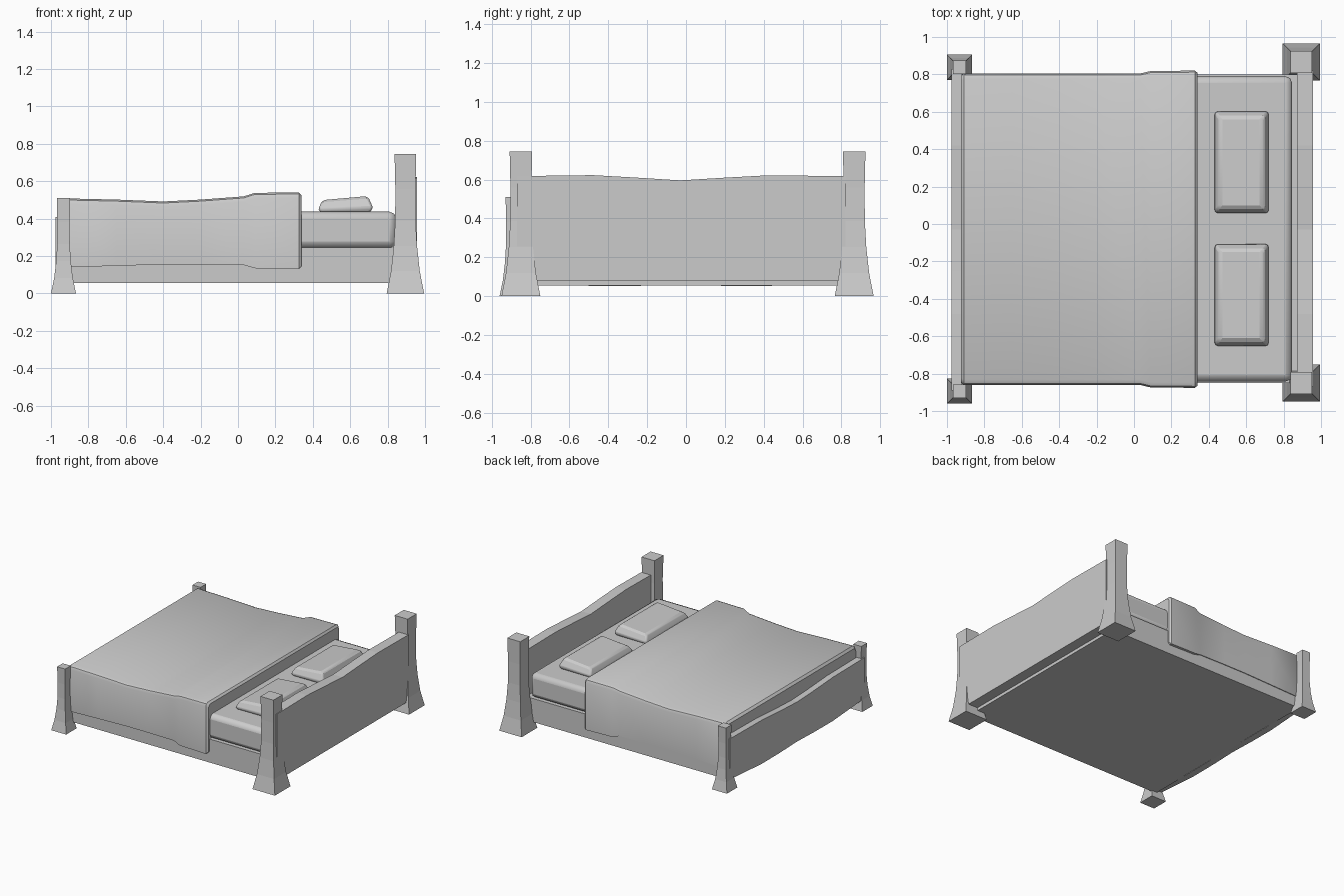
import bpy, bmesh

if "Cube" in bpy.data.objects:
    bpy.data.objects.remove(bpy.data.objects["Cube"])

CY = -0.028  # the bedding's centre line


def make(name, rings, bevel=0, segments=2):
    """Skin a stack of equal-length point rings and cap both ends."""
    bm = bmesh.new()
    loops = [[bm.verts.new(p) for p in r] for r in rings]
    n = len(loops[0])
    for a, b in zip(loops, loops[1:]):
        for i in range(n):
            j = (i + 1) % n
            bm.faces.new((a[i], a[j], b[j], b[i]))
    bm.faces.new(loops[0][::-1])
    bm.faces.new(loops[-1])
    bmesh.ops.recalc_face_normals(bm, faces=bm.faces)
    me = bpy.data.meshes.new(name)
    bm.to_mesh(me)
    bm.free()
    ob = bpy.data.objects.new(name, me)
    bpy.context.collection.objects.link(ob)
    if bevel:
        m = ob.modifiers.new("soft_edges", 'BEVEL')
        m.width, m.segments, m.limit_method = bevel, segments, 'ANGLE'
        m.angle_limit = 0.6
    return ob


def smooth(ob, angle=0.6):
    bpy.ops.object.select_all(action='DESELECT')
    ob.select_set(True)
    bpy.context.view_layer.objects.active = ob
    bpy.ops.object.shade_smooth_by_angle(angle=angle)


def rect(cx, cy, hx, hy, z, tilt=0):
    return [(cx + sx * hx, cy + sy * hy, z + tilt * sx * hx)
            for sx, sy in ((-1, -1), (1, -1), (1, 1), (-1, 1))]


def box(name, x0, x1, y0, y1, z0, z1, bevel=0, segments=2):
    c = ((x0 + x1) / 2, (y0 + y1) / 2, (x1 - x0) / 2, (y1 - y0) / 2)
    return make(name, [rect(*c, z0), rect(*c, z1)], bevel, segments)


# Flared square posts
def post(name, x, y, h, base, top):
    steps = ((0, 1), (0.16, .45), (0.34, .1), (0.52, -.08), (0.75, -.1), (1, 0))
    make(name, [rect(x, y, top + (base - top) * f, top + (base - top) * f, t * h)
                for t, f in steps])


post("head_post_back", 0.895, 0.866, 0.745, 0.1, 0.058)
post("head_post_front", 0.895, -0.85, 0.745, 0.1, 0.058)
post("foot_post_back", -0.933, 0.838, 0.51, 0.067, 0.036)
post("foot_post_front", -0.933, -0.893, 0.51, 0.067, 0.036)


# Boards with wavy upper and lower edges
def board(name, x0, x1, rows):
    make(name, [[(x0, y, b), (x1, y, b), (x1, y, t), (x0, y, t)] for y, b, t in rows])


board("headboard", 0.872, 0.957, [(-0.87, .08, .618), (-0.48, .08, .623),
      (-0.25, .08, .61), (-0.03, .08, .596), (0.2, .08, .61), (0.42, .08, .622), (0.82, .08, .618)])
board("footboard", -0.976, -0.92, [(-0.89, .08, .41), (-0.48, .052, .405),
      (-0.25, .053, .39), (-0.03, .06, .38), (0.2, .053, .39), (0.42, .052, .405), (0.83, .08, .41)])

# Bed base and mattress
box("bed_base", -0.925, 0.872, -0.85, 0.798, 0.055, 0.245)
smooth(box("mattress", -0.9, 0.845, -0.842, 0.79, 0.243, 0.437, 0.035))


# Blanket: arched sections swept along the bed, with a thicker fold at the head
def section(x, hw, b, t, r=0.028):
    half = [(hw, b), (hw, t - r), (hw - r * .3, t - r * .3), (hw - r, t)]
    return ([(x, CY + w, z) for w, z in half]
            + [(x, CY - w, z) for w, z in reversed(half)])


smooth(make("blanket", [section(x, w, b, t) for x, w, b, t in (
    (-0.925, .822, .15, .492), (-0.908, .832, .14, .508), (-0.65, .832, .148, .502),
    (-0.4, .832, .155, .492), (-0.2, .832, .155, .502), (0.03, .832, .152, .519),
    (0.09, .846, .135, .538), (0.325, .848, .13, .54), (0.34, .836, .145, .526))]))

# Pillows
for name, y in (("pillow_back", 0.33), ("pillow_front", -0.38)):
    smooth(make(name, [rect(0.575, y, .13, .262, .432),
                       rect(0.575, y, .147, .275, .454, .03),
                       rect(0.573, y, .127, .25, .498, .08),
                       rect(0.572, y, .112, .23, .51, .09)], 0.012, 2), 0.45)
